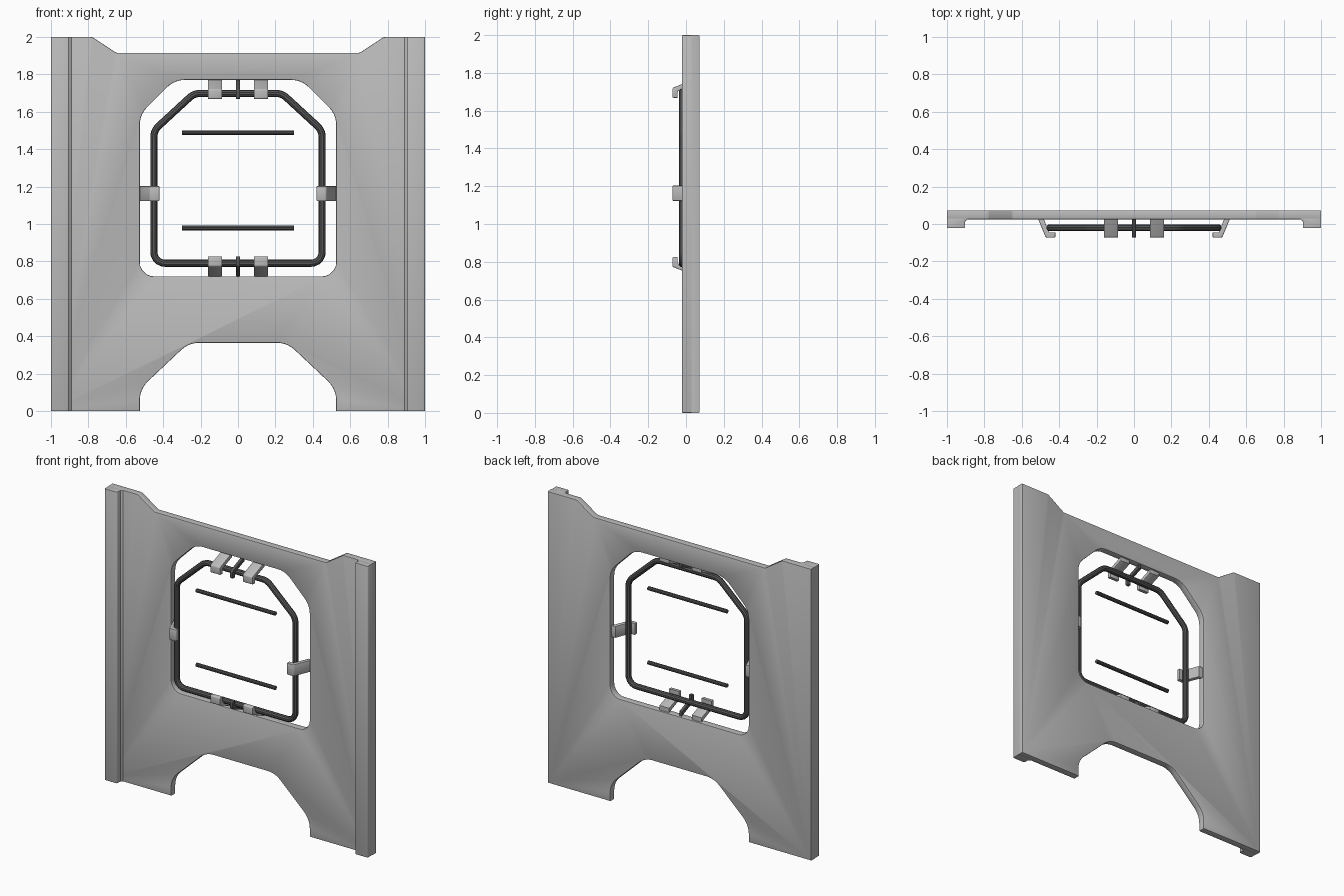
import bpy, bmesh, math
from mathutils import Vector, Matrix

cube = bpy.data.objects.get("Cube")
if cube:
    bpy.data.objects.remove(cube, do_unlink=True)

X, Y, Z = Vector((1, 0, 0)), Vector((0, 1, 0)), Vector((0, 0, 1))


def material(name, value):
    m = bpy.data.materials.new(name)
    m.use_nodes = True
    color = (value, value, value, 1)
    m.diffuse_color = color
    m.node_tree.nodes["Principled BSDF"].inputs["Base Color"].default_value = color
    return m


light = material("light grey", 0.5)
dark = material("dark grey", 0.095)


def mirrored(half):
    """Close a half outline (x > 0) by mirroring it across x = 0."""
    return half + [(-x, y, r) for x, y, r in reversed(half)]


def rounded(corners, steps=5):
    """Replace each corner (x, y, radius) by an arc."""
    out = []
    for i, (x, y, r) in enumerate(corners):
        p = Vector((x, y))
        a = (Vector(corners[i - 1][:2]) - p).normalized()
        b = (Vector(corners[(i + 1) % len(corners)][:2]) - p).normalized()
        if r == 0:
            out.append(p)
            continue
        half = a.angle(b) / 2
        center = p + (a + b).normalized() * (r / math.sin(half))
        start = p + a * (r / math.tan(half)) - center
        end = p + b * (r / math.tan(half)) - center
        for k in range(steps + 1):
            out.append(center + start.lerp(end, k / steps).normalized() * r)
    return out


def finish(name, curve, matrix, mat):
    """Turn a curve into a clean mesh object."""
    temp = bpy.data.objects.new(name + "_path", curve)
    bpy.context.collection.objects.link(temp)
    graph = bpy.context.evaluated_depsgraph_get()
    mesh = bpy.data.meshes.new_from_object(temp.evaluated_get(graph))
    bpy.data.objects.remove(temp, do_unlink=True)
    mesh.transform(matrix)
    bm = bmesh.new()
    bm.from_mesh(mesh)
    bmesh.ops.remove_doubles(bm, verts=bm.verts, dist=0.0002)
    bmesh.ops.recalc_face_normals(bm, faces=bm.faces)
    bm.to_mesh(mesh)
    bm.free()
    mesh.name = name
    mesh.materials.clear()
    mesh.materials.append(mat)
    ob = bpy.data.objects.new(name, mesh)
    bpy.context.collection.objects.link(ob)
    bpy.ops.object.select_all(action="DESELECT")
    ob.select_set(True)
    bpy.context.view_layer.objects.active = ob
    bpy.ops.object.shade_smooth_by_angle(angle=math.radians(35))
    return ob


def add_spline(curve, points, closed=True):
    s = curve.splines.new("POLY")
    s.points.add(len(points) - 1)
    for sp, p in zip(s.points, points):
        sp.co = (p[0], p[1], 0, 1)
    s.use_cyclic_u = closed


def slab(name, loops, thickness, u, v, origin, mat, bevel=0.005):
    """Extrude flat loops lying in the u-v plane, with softened edges."""
    c = bpy.data.curves.new(name, "CURVE")
    c.dimensions = "2D"
    c.fill_mode = "BOTH"
    c.extrude = thickness / 2 - bevel
    c.bevel_depth = bevel
    c.bevel_resolution = 1
    c.offset = -bevel
    for loop in loops:
        add_spline(c, loop)
    m = Matrix((u, v, u.cross(v))).transposed().to_4x4()
    return finish(name, c, Matrix.Translation(origin) @ m, mat)


def tube(name, points, radius, y, mat, closed):
    """Round rod following points in the x-z plane."""
    c = bpy.data.curves.new(name, "CURVE")
    c.dimensions = "3D"
    c.bevel_depth = radius
    c.bevel_resolution = 3
    c.use_fill_caps = not closed
    add_spline(c, points, closed)
    m = Matrix((X, Z, -Y)).transposed().to_4x4()
    return finish(name, c, Matrix.Translation((0, y, 0)) @ m, mat)


# Back plate with notched top, arched foot and window opening
outline = mirrored([(0.65, 1.915, 0.03), (0.78, 2, 0.03), (1, 2, 0), (1, 0, 0),
                    (0.525, 0, 0), (0.525, 0.118, 0.14), (0.263, 0.365, 0.14)])
window = mirrored([(0.34, 1.77, 0.13), (0.525, 1.585, 0.13), (0.525, 0.72, 0.075)])
slab("back_plate", [rounded(outline), rounded(window)], 0.0475, X, Z,
     (0, 0.0488, 0), light)

# Side flanges
for side, sign in (("left", 1), ("right", -1)):
    profile = [(0.89, 0.04, 0), (0.89, 0.024, 0), (0.903, 0.014, 0),
               (0.903, -0.022, 0.008), (1, -0.022, 0.008), (1, 0.06, 0)]
    pts = [(x * sign, y) for x, y in rounded(profile, 3)]
    slab(side + "_flange", [pts], 2, X, Y, (0, 0, 1), light, 0.004)

# Frame ring and cross bars
ring_y = -0.02
ring = mirrored([(0.235, 1.698, 0.08), (0.45, 1.5, 0.08), (0.45, 0.79, 0.06)])
tube("frame_ring", rounded(ring), 0.019, ring_y, dark, True)
for label, z in (("upper", 1.488), ("lower", 0.978)):
    tube(label + "_bar", [(-0.3, z), (0.3, z)], 0.013, ring_y, dark, False)

# Hooked clips reaching from the window edge around the ring
hook = rounded([(0.076, 0.06, 0), (0.022, -0.0725, 0.012), (-0.03, -0.0725, 0.008),
                (-0.03, -0.045, 0), (0.004, -0.045, 0), (0.045, 0.06, 0)], 3)


def clip(name, outward, origin, width, mat):
    slab(name, [hook], width, outward, Y, origin, mat, 0.004)


for side, sign in (("left", 1), ("right", -1)):
    clip(side + "_clip", X * sign, (0.45 * sign, 0, 1.163), 0.08, light)
    clip("top_" + side + "_clip", Z, (0.123 * sign, 0, 1.698), 0.076, light)
    clip("bottom_" + side + "_clip", -Z, (0.123 * sign, 0, 0.796), 0.076, light)
clip("top_center_hook", Z, (0, 0, 1.698), 0.022, dark)
clip("bottom_center_hook", -Z, (0, 0, 0.796), 0.022, dark)
